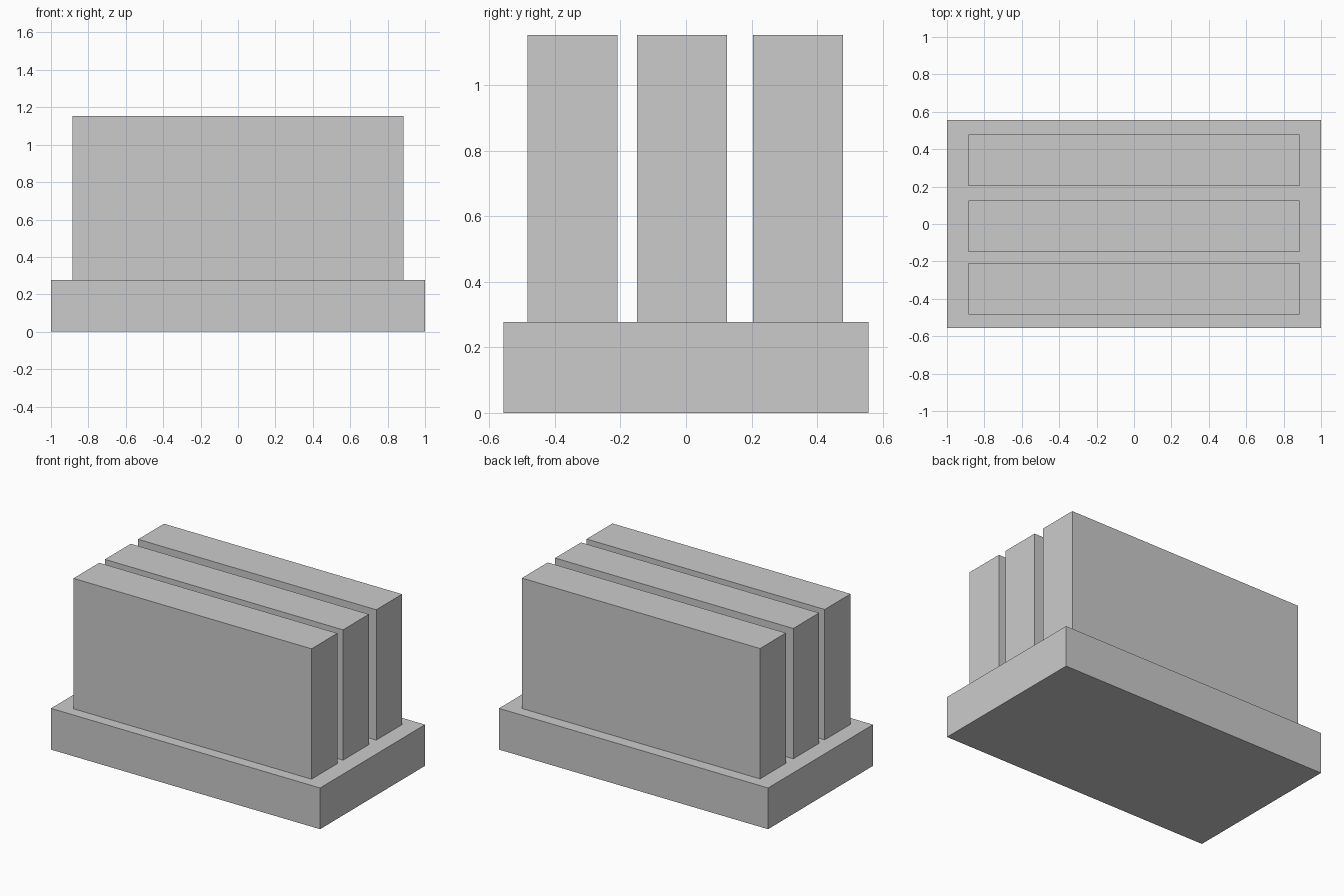
import bpy

if "Cube" in bpy.data.objects:
    bpy.data.objects.remove(bpy.data.objects["Cube"])


def box(name, size, centre):
    bpy.ops.mesh.primitive_cube_add(size=1, location=centre)
    obj = bpy.context.object
    obj.name = name
    obj.scale = size
    bpy.ops.object.transform_apply(location=False, rotation=False, scale=True)
    return obj


BASE_H = 0.277
TOP = 1.153
SLAB_H = TOP - BASE_H

# Plinth
box("base", (2.0, 1.114, BASE_H), (0, 0, BASE_H / 2))

# Three upright slabs, slightly unevenly spaced
for name, y in (("front_slab", -0.346), ("middle_slab", -0.012), ("back_slab", 0.341)):
    box(name, (1.77, 0.274, SLAB_H), (0, y, BASE_H + SLAB_H / 2))
